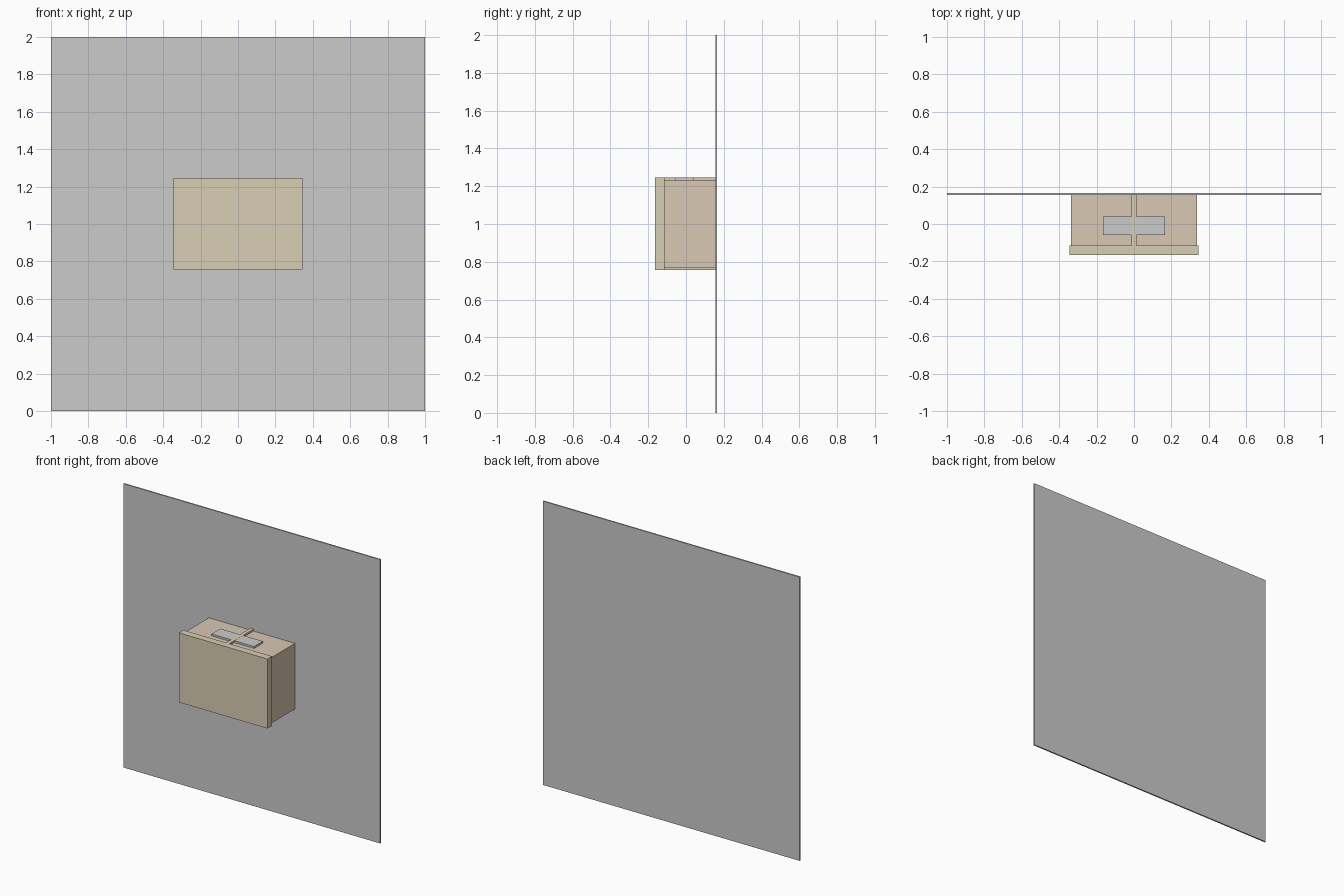
import bpy

if "Cube" in bpy.data.objects:
    bpy.data.objects.remove(bpy.data.objects["Cube"])


def material(name, rgb):
    m = bpy.data.materials.new(name)
    m.diffuse_color = (*rgb, 1)
    m.use_nodes = True
    m.node_tree.nodes["Principled BSDF"].inputs["Base Color"].default_value = m.diffuse_color
    return m


def box(name, x, y, z, mat=None):
    """Box from (min, max) extents on each axis."""
    bpy.ops.mesh.primitive_cube_add(
        size=1, location=[(a + b) / 2 for a, b in (x, y, z)])
    o = bpy.context.object
    o.name = name
    o.scale = [b - a for a, b in (x, y, z)]
    bpy.ops.object.transform_apply(location=False, rotation=False, scale=True)
    if mat:
        o.data.materials.append(mat)
    return o


body_tan = material("body_tan", (0.70, 0.58, 0.45))
trim_tan = material("trim_tan", (0.70, 0.62, 0.46))

# Wall behind the cabinet
box("wall", (-1, 1), (0.155, 0.165), (0, 2))

# Front slab and the spine joining it to the wall
box("front_panel", (-0.346, 0.346), (-0.165, -0.115), (0.757, 1.247), trim_tan)
box("centre_spine", (-0.013, 0.013), (-0.115, 0.155), (0.757, 1.247), trim_tan)

# Twin compartments either side of the spine, each with a top plate
for side, s in (("left", -1), ("right", 1)):
    def span(a, b):
        return tuple(sorted((s * a, s * b)))
    box(side + "_compartment", span(0.013, 0.336), (-0.115, 0.155),
        (0.77, 1.233), body_tan)
    box(side + "_top_plate", span(0.013, 0.166), (-0.058, 0.04),
        (1.233, 1.246))
